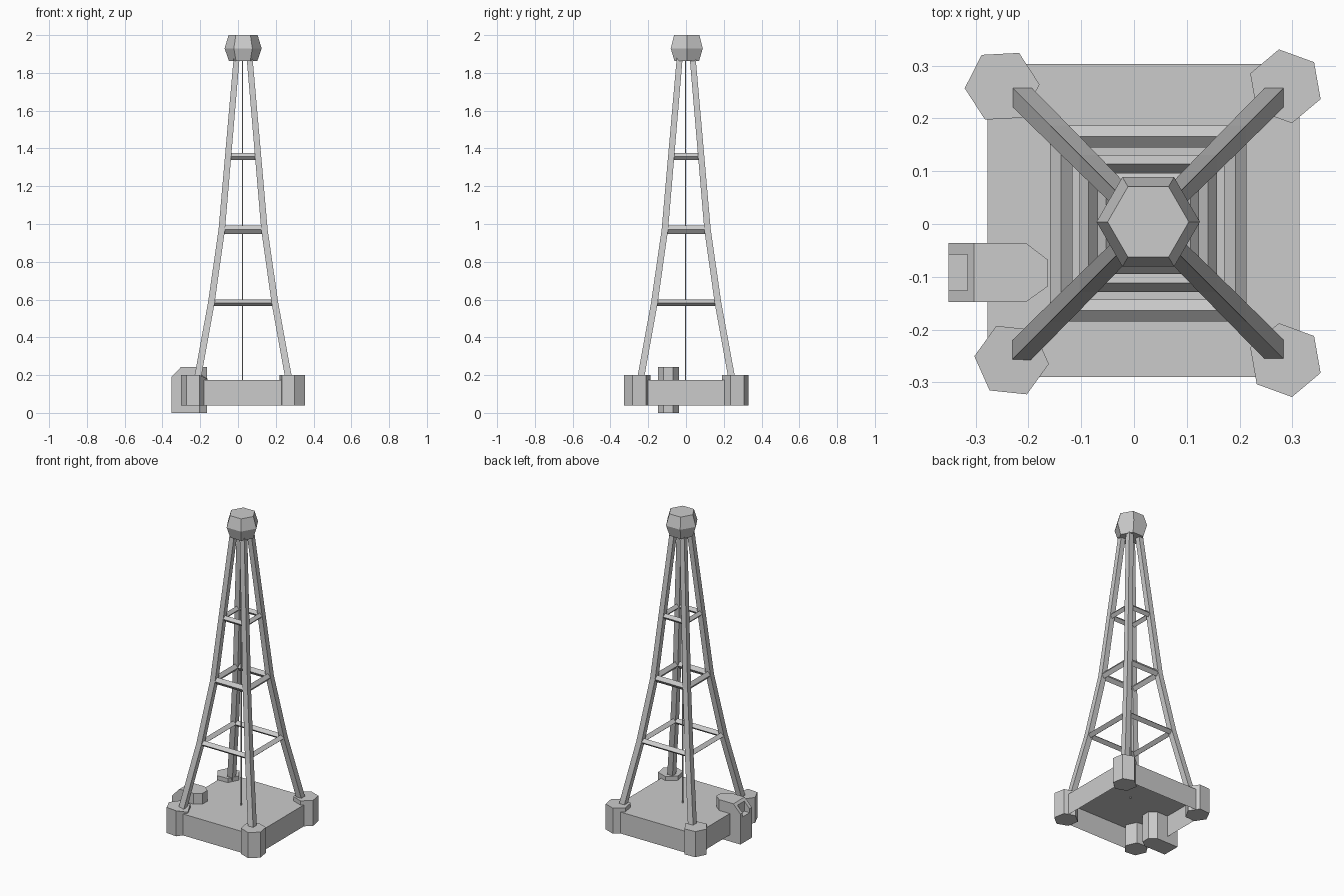
import bpy, bmesh
from math import cos, sin, radians

if "Cube" in bpy.data.objects:
    bpy.data.objects.remove(bpy.data.objects["Cube"])

CX, CY = 0.027, 0.001   # tower axis


def loft(name, rings, bottom=True, top=True, closed=False):
    """Skin a stack of equal-length point rings into a flat-shaded mesh."""
    bm = bmesh.new()
    rows = [[bm.verts.new(p) for p in r] for r in rings]
    n = len(rows[0])
    pairs = list(zip(rows, rows[1:])) + ([(rows[-1], rows[0])] if closed else [])
    for a, b in pairs:
        for i in range(n):
            j = (i + 1) % n
            bm.faces.new((a[i], a[j], b[j], b[i]))
    if bottom and not closed:
        bm.faces.new(rows[0][::-1])
    if top and not closed:
        bm.faces.new(rows[-1])
    bmesh.ops.recalc_face_normals(bm, faces=bm.faces)
    me = bpy.data.meshes.new(name)
    bm.to_mesh(me)
    bm.free()
    ob = bpy.data.objects.new(name, me)
    bpy.context.collection.objects.link(ob)
    return ob


def ngon(x, y, z, r, n=6, turn=0):
    return [(x + r * cos(radians(turn + 360 * i / n)),
             y + r * sin(radians(turn + 360 * i / n)), z) for i in range(n)]


def rect(x0, x1, y0, y1, z):
    return [(x0, y0, z), (x1, y0, z), (x1, y1, z), (x0, y1, z)]


# hollow base, open underneath
base = (-0.278, 0.314, -0.29, 0.303)
loft("base_platform", [rect(*base, 0.04), rect(*base, 0.174)], bottom=False)

# hexagonal corner feet, each turned a little differently
feet = {"front_left": (-0.232, -0.258, 54), "back_left": (-0.25, 0.261, 3),
        "front_right": (0.287, -0.258, 40), "back_right": (0.287, 0.261, 40)}
for label, (x, y, turn) in feet.items():
    foot = loft(label + "_foot", [ngon(x, y, z, 0.071, turn=turn) for z in (0.04, 0.2)])
    if label == "front_left":   # worn inner corner
        max((v for v in foot.data.vertices if v.co.z > 0.1), key=lambda v: v.co.x).co.z -= 0.02

# bent square legs: (height, outer half width of tower)
bends = [(0.18, 0.26), (0.583, 0.186), (0.97, 0.13), (1.357, 0.096), (1.88, 0.05)]
for sy, fb in ((-1, "front"), (1, "back")):
    for sx, lr in ((-1, "left"), (1, "right")):
        rings = []
        for z, h in bends:
            w = 0.037 - 0.006 * z / 2
            rings.append(rect(CX + sx * h, CX + sx * (h - w), CY + sy * h, CY + sy * (h - w), z))
        loft(f"{fb}_{lr}_leg", rings)

# square brace frames with a diamond section
for (z, h), w, t, label in zip(bends[1:4], (0.021, 0.017, 0.016), (0.018, 0.022, 0.018),
                               ("lower", "middle", "upper")):
    section = [(h, z), (h - w, z + t), (h - 2 * w, z), (h - w, z - t)]
    loft(label + "_brace_frame",
         [rect(CX - r, CX + r, CY - r, CY + r, zz) for r, zz in section], closed=True)

# hexagonal cap
loft("top_cap", [ngon(CX, CY + 0.003, z, r)
                 for z, r in ((1.862, 0.075), (1.93, 0.098), (2.0, 0.077))])

# thin centre cable
loft("centre_cable", [ngon(0.024, -0.003, z, 0.005, 4, 45) for z in (0.165, 1.87)])

# side block with bevelled inner corners and a sloped outer top edge
plan = [(-0.352, -0.148), (-0.205, -0.148), (-0.163, -0.118),
        (-0.163, -0.068), (-0.205, -0.036), (-0.352, -0.036)]
block = loft("side_block", [[(x, y, z) for x, y in plan] for z in (0, 0.242)])
bm = bmesh.new()
bm.from_mesh(block.data)
bmesh.ops.bisect_plane(bm, geom=bm.verts[:] + bm.edges[:] + bm.faces[:],
                       plane_co=(-0.352, 0, 0.19), plane_no=(-0.052, 0, 0.049),
                       clear_outer=True)
bmesh.ops.holes_fill(bm, edges=[e for e in bm.edges if e.is_boundary])
bmesh.ops.recalc_face_normals(bm, faces=bm.faces)
bm.to_mesh(block.data)
bm.free()

# small step cut into the slope
cutter = loft("step_cutter", [rect(-0.4, -0.316, -0.126, -0.058, z) for z in (0.165, 0.3)])
cutter.hide_render = True
cutter.hide_viewport = True
cutter.display_type = 'WIRE'
cut = block.modifiers.new("step", 'BOOLEAN')
cut.operation = 'DIFFERENCE'
cut.solver = 'EXACT'
cut.object = cutter
